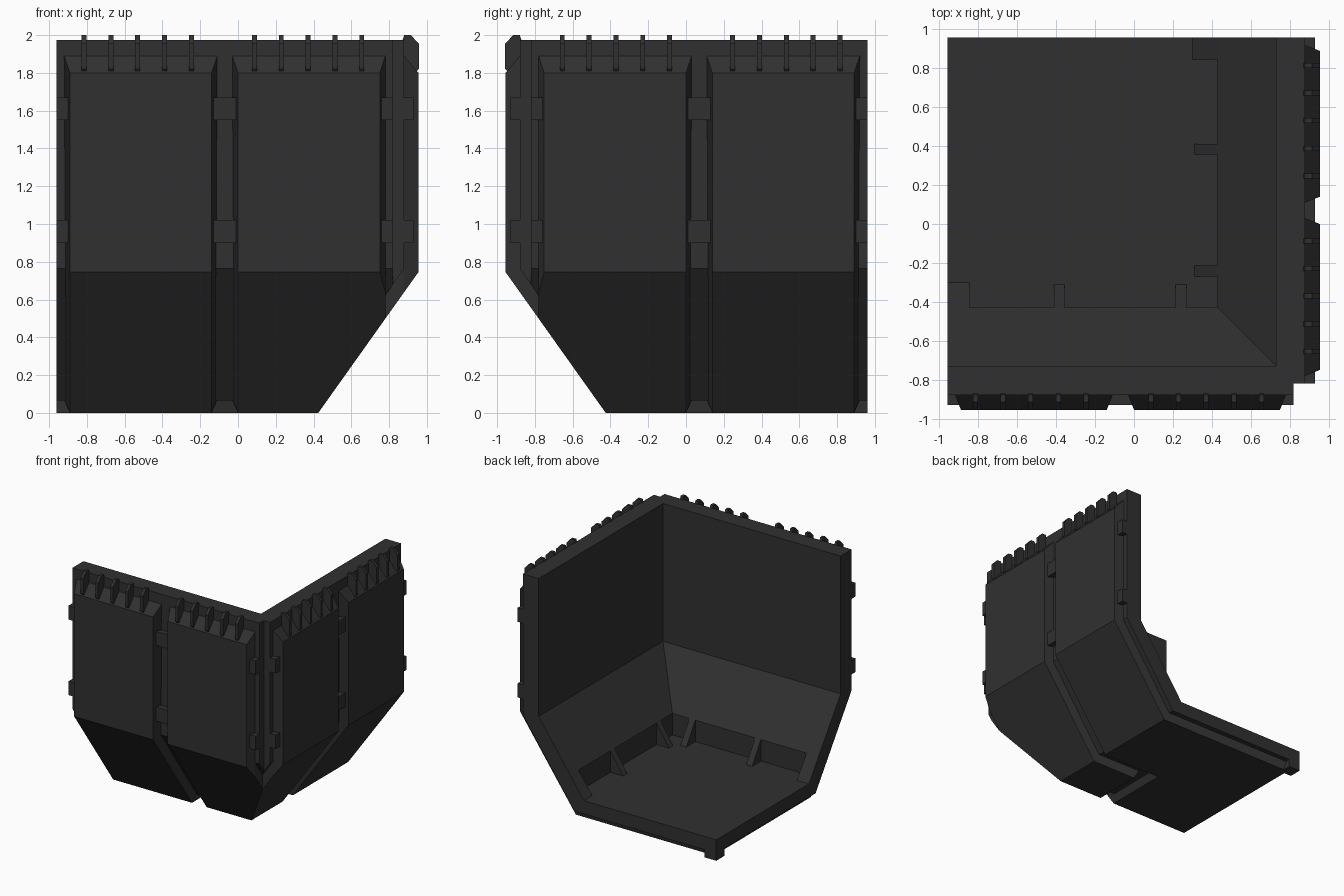
import bpy, bmesh
from mathutils import Matrix

if "Cube" in bpy.data.objects:
    bpy.data.objects.remove(bpy.data.objects["Cube"])

mat = bpy.data.materials.new("dark grey")
mat.diffuse_color = (0.03, 0.03, 0.03, 1)
mat.use_nodes = True
mat.node_tree.nodes["Principled BSDF"].inputs["Base Color"].default_value = mat.diffuse_color

# The model is symmetric about its corner diagonal: (x, y) -> (-y, -x)
SWAP = Matrix(((0, -1, 0, 0), (-1, 0, 0, 0), (0, 0, 1, 0), (0, 0, 0, 1)))
END = -0.96


def finish(name, bm, mirror=True):
    if mirror:
        dup = bmesh.ops.duplicate(bm, geom=bm.verts[:] + bm.edges[:] + bm.faces[:])
        verts = [g for g in dup["geom"] if isinstance(g, bmesh.types.BMVert)]
        bmesh.ops.transform(bm, matrix=SWAP, verts=verts)
        bmesh.ops.remove_doubles(bm, verts=bm.verts[:], dist=1e-4)
    bmesh.ops.recalc_face_normals(bm, faces=bm.faces[:])
    me = bpy.data.meshes.new(name)
    bm.to_mesh(me)
    bm.free()
    me.materials.append(mat)
    ob = bpy.data.objects.new(name, me)
    bpy.context.collection.objects.link(ob)
    return ob


def loft(bm, a, b, caps, skip=()):
    """Join two closed station loops of (x, r, z), where y = -r."""
    va, vb = [[bm.verts.new((x, -r, z)) for x, r, z in s] for s in (a, b)]
    n = len(va)
    for i in range(n):
        if i not in skip:
            j = (i + 1) % n
            bm.faces.new((va[i], va[j], vb[j], vb[i]))
    if "a" in caps:
        bm.faces.new(va)
    if "b" in caps:
        bm.faces.new(vb)


def slab(bm, x0, x1, profile):
    loft(bm, [(x0, r, z) for r, z in profile], [(x1, r, z) for r, z in profile], "ab")


def prism(name, pts, z0, z1):
    bm = bmesh.new()
    f = bm.faces.new([bm.verts.new((x, y, z0)) for x, y in pts])
    ext = bmesh.ops.extrude_face_region(bm, geom=[f])
    bmesh.ops.translate(bm, vec=(0, 0, z1 - z0),
                        verts=[g for g in ext["geom"] if isinstance(g, bmesh.types.BMVert)])
    return finish(name, bm, False)


def cut(ob, cutter):
    m = ob.modifiers.new("corner cut", "BOOLEAN")
    m.operation, m.solver, m.object = "DIFFERENCE", "EXACT", cutter
    cutter.hide_render = True
    cutter.hide_viewport = True


# Base shell: two walls, sloped skirts and floor, mitred at the corner
base = [(END, 0.065), (0.39, 0.065), (0.88, 0.765), (0.88, 1.975),
        (0.73, 1.975), (0.73, 0.79), (0.43, 0.365), (0.43, 0.18), (END, 0.18)]
bm = bmesh.new()
loft(bm, [(END, r, z) for r, z in base], [(r, r, z) for r, z in base], "a", skip=(8,))
bmesh.ops.dissolve_degenerate(bm, dist=1e-5, edges=bm.edges[:])
shell = finish("wall_and_floor_shell", bm)
cut(shell, prism("corner_notch_cutter",
                 [(0.82, -0.82), (0.82, -1.1), (1.1, -1.1), (1.1, -0.82)], 0.3, 2.2))


# Armour panels bent over wall, skirt and floor, with bevelled borders
def panel_profile(outer, inner):
    return ([(outer, 0), (0.425, 0), (0.955, 0.745), (0.955, 1.8)],
            [(0.88, 1.89), (0.86, 1.89), (0.86, 0.78), (0.37, 0.08), (inner, 0.065)])


def station(outer, inner):
    o, i = panel_profile(outer, inner)
    return [(outer, r, z) for r, z in o] + [(inner, r, z) for r, z in i]


def diagonal(outer, inner):
    o, i = panel_profile(outer, inner)
    return [(r, r, z) for r, z in o + i]


bm = bmesh.new()
loft(bm, station(-0.89, -0.92), station(-0.14, -0.11), "ab", skip=(8,))
finish("end_armour_panels", bm)

bm = bmesh.new()
loft(bm, station(0.0, -0.03), diagonal(0.0, -0.03), "a", skip=(8,))
bmesh.ops.dissolve_degenerate(bm, dist=1e-5, edges=bm.edges[:])
corner = finish("corner_armour_panels", bm)
cut(corner, prism("corner_groove_cutter",
                  [(0.75, -0.957), (0.78, -0.88), (0.78, -0.78), (0.88, -0.78),
                   (0.957, -0.75), (1.1, -0.75), (1.1, -1.1), (0.75, -1.1)], 0.3, 2.2))

# Small fins along the top edge
fin = [(0.87, 1.8), (0.94, 1.8), (0.955, 1.82), (0.957, 1.82), (0.957, 1.955),
       (0.915, 2.0), (0.88, 2.0), (0.87, 1.97)]
bm = bmesh.new()
for start in (-0.815, 0.087):
    for k in range(5):
        x = start + 0.142 * k
        slab(bm, x - 0.013, x + 0.013, fin)
finish("top_fins", bm)

# Clips bridging the grooves, half clips at the ends and the corner
bm = bmesh.new()
for x0, x1 in ((END, -0.9), (-0.13, -0.01), (0.757, 0.82)):
    for z in (0.9, 1.55):
        slab(bm, x0, x1, [(0.8, z), (0.93, z), (0.93, z + 0.12), (0.8, z + 0.12)])
finish("groove_clips", bm)

# Gussets and end blocks under the inner slope
bm = bmesh.new()
for x0, x1, r in ((END, -0.845, 0.3), (-0.412, -0.356, 0.31), (0.213, 0.269, 0.31)):
    slab(bm, x0, x1, [(r, 0.17), (r, 0.18), (0.43, 0.365), (0.45, 0.365), (0.45, 0.17)])
finish("floor_gussets", bm)

# Foot under the far floor corner
prism("corner_foot", [(END, 0.96), (-0.85, 0.96), (-0.85, 0.85), (END, 0.85)], 0, 0.07)
